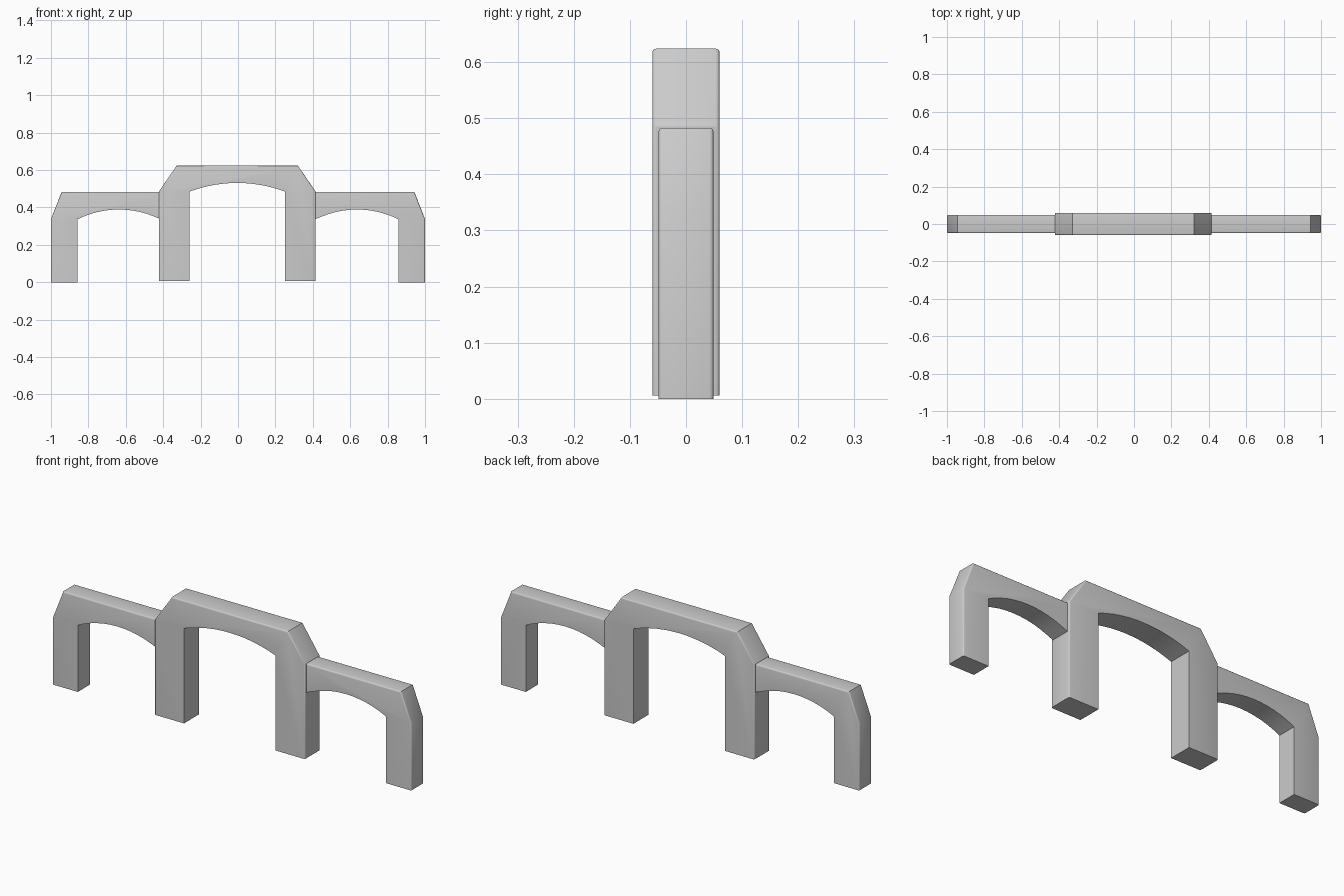
import bpy, bmesh, math

if "Cube" in bpy.data.objects:
    bpy.data.objects.remove(bpy.data.objects["Cube"])


def arc(x0, x1, spring, rise, n=12):
    """Points of a shallow circular arc from x0 to x1."""
    half, mid = abs(x1 - x0) / 2, (x0 + x1) / 2
    r = (half * half + rise * rise) / (2 * rise)
    a = math.asin(half / r)
    s = 1 if x1 > x0 else -1
    return [(mid + s * r * math.sin(-a + 2 * a * i / n),
             spring + rise - r + r * math.cos(-a + 2 * a * i / n)) for i in range(n + 1)]


def arch(name, outer, inner, depth, soft=0.007):
    """Extrude an outline along y and soften the long outer edges."""
    bm = bmesh.new()
    pts = outer + inner
    n = len(pts)
    front = [bm.verts.new((x, -depth, z)) for x, z in pts]
    back = [bm.verts.new((x, depth, z)) for x, z in pts]
    bm.faces.new(front)
    bm.faces.new(back[::-1])
    for i in range(n):
        j = (i + 1) % n
        bm.faces.new((front[j], front[i], back[i], back[j]))
    bmesh.ops.recalc_face_normals(bm, faces=bm.faces)
    edges = [bm.edges.get((row[i], row[i + 1]))
             for row in (front, back) for i in range(len(outer) - 1)]
    bmesh.ops.bevel(bm, geom=edges, offset=soft, segments=3, profile=0.5, affect='EDGES')
    bmesh.ops.recalc_face_normals(bm, faces=bm.faces)
    mesh = bpy.data.meshes.new(name)
    bm.to_mesh(mesh)
    bm.free()
    ob = bpy.data.objects.new(name, mesh)
    bpy.context.collection.objects.link(ob)
    bpy.ops.object.select_all(action='DESELECT')
    ob.select_set(True)
    bpy.context.view_layer.objects.active = ob
    bpy.ops.object.shade_smooth_by_angle(angle=math.radians(32))


# tall central arch
c = -0.004
arch("central_arch",
     [(c - 0.419, 0.006), (c - 0.419, 0.485), (c - 0.324, 0.624),
      (c + 0.324, 0.624), (c + 0.419, 0.485), (c + 0.419, 0.006)],
     [(c + 0.255, 0.006)] + arc(c + 0.255, c - 0.255, 0.485, 0.046) + [(c - 0.255, 0.006)],
     0.06)

# lower side arches, butting into the central piers
for s, name in ((-1, "left_side_arch"), (1, "right_side_arch")):
    outer = [(1.0, 0), (1.0, 0.338), (0.943, 0.483), (0.41, 0.483)]
    inner = arc(0.415, 0.859, 0.336, 0.053)
    inner[0] = (0.41, inner[0][1])
    inner.append((0.859, 0))
    arch(name, [(s * x, z) for x, z in outer], [(s * x, z) for x, z in inner], 0.049)
